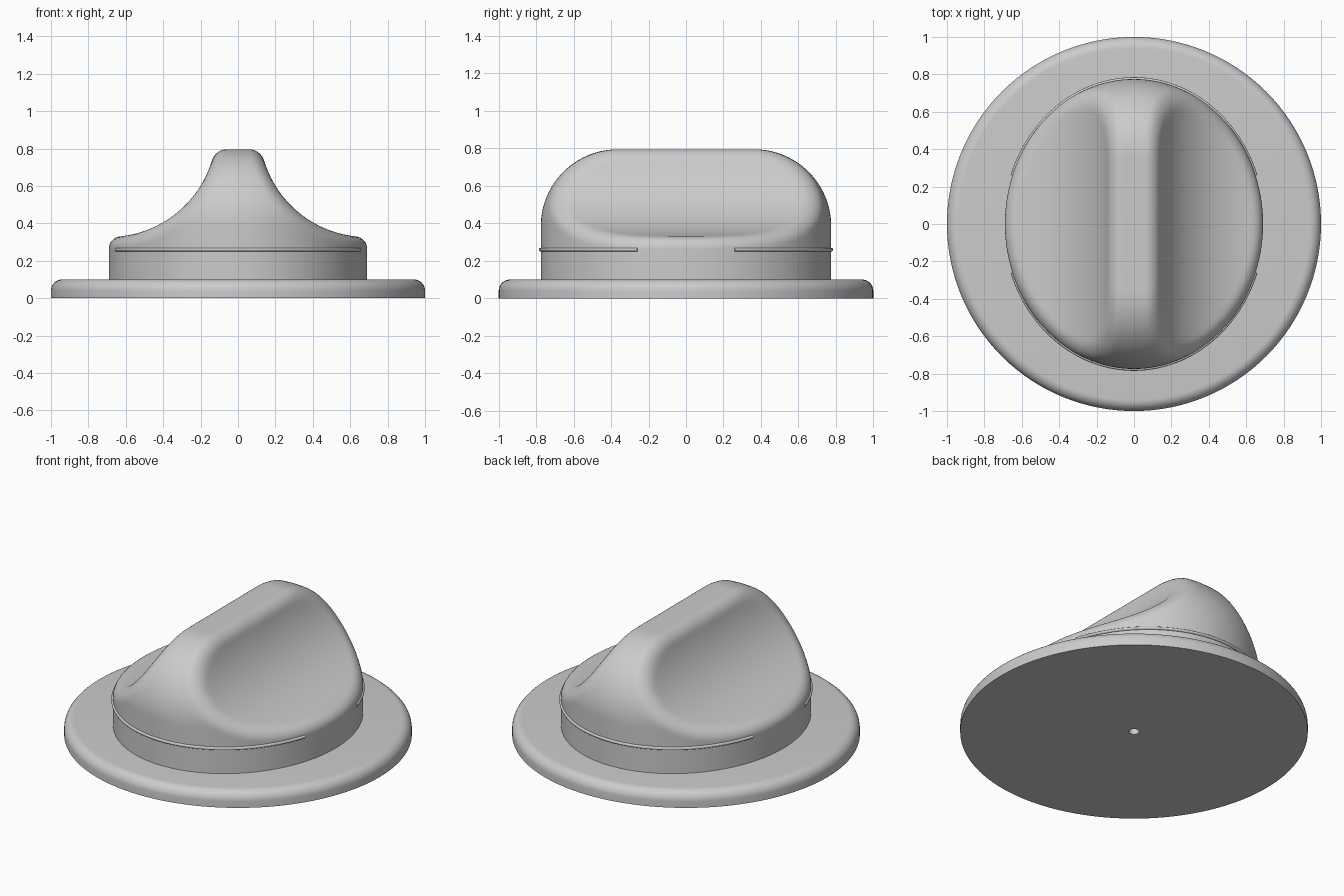
import bpy, bmesh
from math import sin, cos, pi, hypot, radians

if "Cube" in bpy.data.objects:
    bpy.data.objects.remove(bpy.data.objects["Cube"])

grey = bpy.data.materials.new("plain grey")
grey.use_nodes = True
colour = (0.6, 0.6, 0.6, 1)
grey.diffuse_color = colour
grey.node_tree.nodes["Principled BSDF"].inputs["Base Color"].default_value = colour

PLATE_TOP = 0.1
HALF_X, HALF_Y, TOP = 0.69, 0.775, 0.795      # knob extents
DOME_R, EDGE_R = 0.41, 0.06                   # large and small fillets
SCOOP_X, SCOOP_Z, SCOOP_R = 0.69, 0.902, 0.575


def finish(bm, name, angle=35):
    bmesh.ops.recalc_face_normals(bm, faces=bm.faces)
    mesh = bpy.data.meshes.new(name)
    bm.to_mesh(mesh)
    bm.free()
    obj = bpy.data.objects.new(name, mesh)
    bpy.context.collection.objects.link(obj)
    mesh.materials.append(grey)
    bpy.ops.object.select_all(action='DESELECT')
    obj.select_set(True)
    bpy.context.view_layer.objects.active = obj
    bpy.ops.object.shade_smooth_by_angle(angle=radians(angle))
    return obj


# Base plate: rounded disc with a small blind hole underneath, turned on z
rim = [(0.94 + 0.06 * cos(t * pi / 16), 0.04 + 0.06 * sin(t * pi / 16)) for t in range(9)]
profile = [(0, 0.09), (0.03, 0.09), (0.03, 0), (1, 0)] + rim + [(0, PLATE_TOP)]
bm = bmesh.new()
verts = [bm.verts.new((r, 0, z)) for r, z in profile]
edges = [bm.edges.new(pair) for pair in zip(verts, verts[1:])]
bmesh.ops.spin(bm, geom=verts + edges, cent=(0, 0, 0), axis=(0, 0, 1),
               angle=2 * pi, steps=128, use_merge=True)
bmesh.ops.remove_doubles(bm, verts=bm.verts, dist=0.0001)
finish(bm, "base_plate")


def knob_distance(x, y, z):
    """Oval block with a domed top, less a round scoop along each side."""
    f = hypot(x / HALF_X, y / HALF_Y)
    slope = hypot(x / HALF_X ** 2, y / HALF_Y ** 2)
    side = f * (f - 1) / slope if slope > 0.000001 else -HALF_X
    u, v = side + DOME_R, z - TOP + DOME_R
    dome = hypot(max(u, 0), max(v, 0)) + min(max(u, v), 0) - DOME_R
    scoop = SCOOP_R - hypot(abs(x) - SCOOP_X, z - SCOOP_Z)
    # rounded edge where the scoop meets the dome
    return (min(-EDGE_R, max(dome, scoop))
            + hypot(max(dome + EDGE_R, 0), max(scoop + EDGE_R, 0)))


def knob_point(azimuth, elevation):
    """Surface point reached from the middle of the knob's foot."""
    dx, dy = cos(azimuth) * cos(elevation), sin(azimuth) * cos(elevation)
    dz = sin(elevation)
    near, far = 0.0, 1.5
    for _ in range(22):
        mid = (near + far) / 2
        if knob_distance(dx * mid, dy * mid, PLATE_TOP + dz * mid) < 0:
            near = mid
        else:
            far = mid
    return dx * near, dy * near, PLATE_TOP + dz * near


# Knob: rings of surface points from the foot up to the crown
SEGMENTS, RINGS = 240, 96
bm = bmesh.new()
rings = [[bm.verts.new(knob_point(2 * pi * s / SEGMENTS, pi / 2 * r / RINGS))
          for s in range(SEGMENTS)] for r in range(RINGS)]
crown = bm.verts.new((0, 0, TOP))
for low, high in zip(rings, rings[1:]):
    for s in range(SEGMENTS):
        t = (s + 1) % SEGMENTS
        bm.faces.new((low[s], low[t], high[t], high[s]))
for s in range(SEGMENTS):
    bm.faces.new((rings[-1][s], rings[-1][(s + 1) % SEGMENTS], crown))
finish(bm, "grip_knob", 50)

# Thin raised ribs around the front and back of the knob
for name, side in (("front_rib", -1), ("back_rib", 1)):
    curve = bpy.data.curves.new(name, 'CURVE')
    curve.dimensions = '3D'
    curve.bevel_depth = 0.01
    curve.bevel_resolution = 3
    curve.use_fill_caps = True
    spline = curve.splines.new('POLY')
    count = 64
    spline.points.add(count)
    for i, point in enumerate(spline.points):
        a = radians(19.5 + 141 * i / count)
        point.co = (HALF_X * cos(a), side * HALF_Y * sin(a), 0.26, 1)
    curve.materials.append(grey)
    bpy.context.collection.objects.link(bpy.data.objects.new(name, curve))
